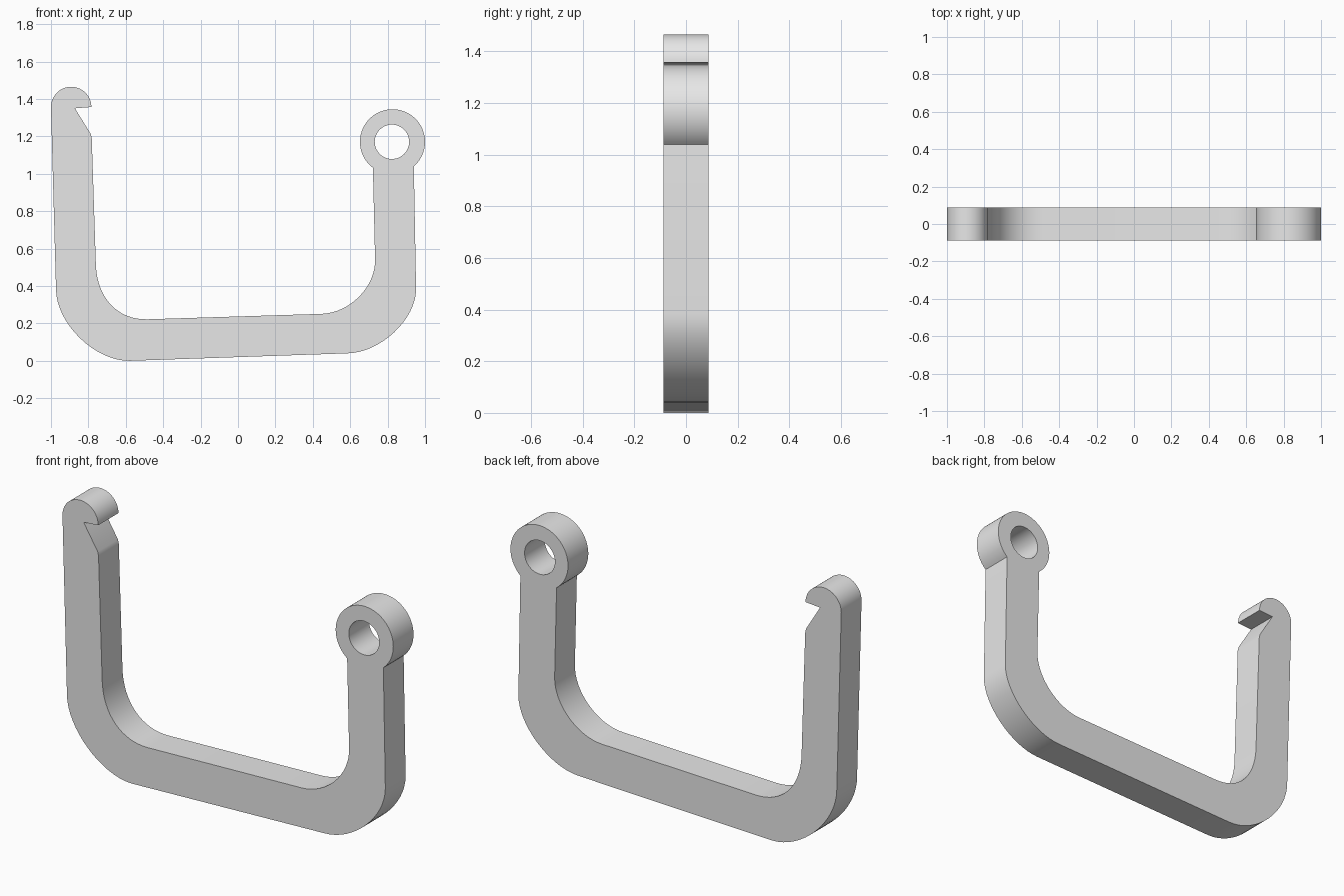
import bpy
import bmesh
from math import radians, cos, sin
from mathutils import Vector

cube = bpy.data.objects.get("Cube")
if cube:
    bpy.data.objects.remove(cube, do_unlink=True)

HALF_THICKNESS = 0.0875


def arc(cx, cz, r, start, end, steps):
    """Points along a circle, angles in degrees."""
    angles = [radians(start + (end - start) * i / steps) for i in range(steps + 1)]
    return [(cx + r * cos(a), cz + r * sin(a)) for a in angles]


def bend(start, corner, end, pull, steps=16):
    """Rounded corner: a cubic curve pulled towards the sharp corner."""
    a, c, d = Vector(start), Vector(corner), Vector(end)
    h1, h2 = a.lerp(c, pull), d.lerp(c, pull)
    points = []
    for i in range(steps + 1):
        t = i / steps
        u = 1 - t
        points.append(tuple(a * u**3 + h1 * 3 * u * u * t + h2 * 3 * u * t * t + d * t**3))
    return points


# Outline, clockwise from the hook tip
outline = arc(-0.892, 1.357, 0.108, 180, 0, 28)                            # hook head
outline += [(-0.872, 1.35), (-0.787, 1.212), (-0.782, 1.19)]               # notch
outline += bend((-0.76, 0.515), (-0.75, 0.215), (-0.484, 0.222), 0.6)      # inner right bend
outline += bend((0.446, 0.251), (0.737, 0.26), (0.733, 0.54), 0.52)        # inner left bend
outline += arc(0.826, 1.171, 0.174, 233, -49, 56)                          # eye
outline += bend((0.952, 0.385), (0.955, 0.047), (0.585, 0.04), 0.48)       # outer left bend
outline += bend((-0.58, 0.0), (-0.975, -0.005), (-0.973, 0.385), 0.47)     # outer right bend
eye_hole = arc(0.823, 1.171, 0.092, 0, 352.5, 47)

# Filled profile with a hole, extruded to a solid bar
curve = bpy.data.curves.new("shackle_profile", "CURVE")
curve.dimensions = "2D"
curve.fill_mode = "BOTH"
curve.extrude = HALF_THICKNESS
for loop in (outline, eye_hole):
    spline = curve.splines.new("POLY")
    spline.points.add(len(loop) - 1)
    for point, (x, z) in zip(spline.points, loop):
        point.co = (x, z, 0, 1)
    spline.use_cyclic_u = True

shackle = bpy.data.objects.new("hook_and_eye_bar", curve)
bpy.context.collection.objects.link(shackle)
bpy.ops.object.select_all(action="DESELECT")
shackle.select_set(True)
bpy.context.view_layer.objects.active = shackle
bpy.ops.object.convert(target="MESH")
shackle = bpy.context.object
shackle.name = "hook_and_eye_bar"

# Weld the caps to the sides and stand the bar upright
bm = bmesh.new()
bm.from_mesh(shackle.data)
bmesh.ops.remove_doubles(bm, verts=bm.verts, dist=0.0001)
for v in bm.verts:
    v.co = (v.co.x, -v.co.z, v.co.y)
bmesh.ops.recalc_face_normals(bm, faces=bm.faces)
bm.to_mesh(shackle.data)
bm.free()

# Plain grey finish
grey = bpy.data.materials.new("plain_grey")
grey.use_nodes = True
colour = (0.8, 0.8, 0.8, 1)
grey.diffuse_color = colour
grey.node_tree.nodes["Principled BSDF"].inputs["Base Color"].default_value = colour
shackle.data.materials.clear()
shackle.data.materials.append(grey)

bpy.ops.object.shade_smooth_by_angle(angle=radians(30))
